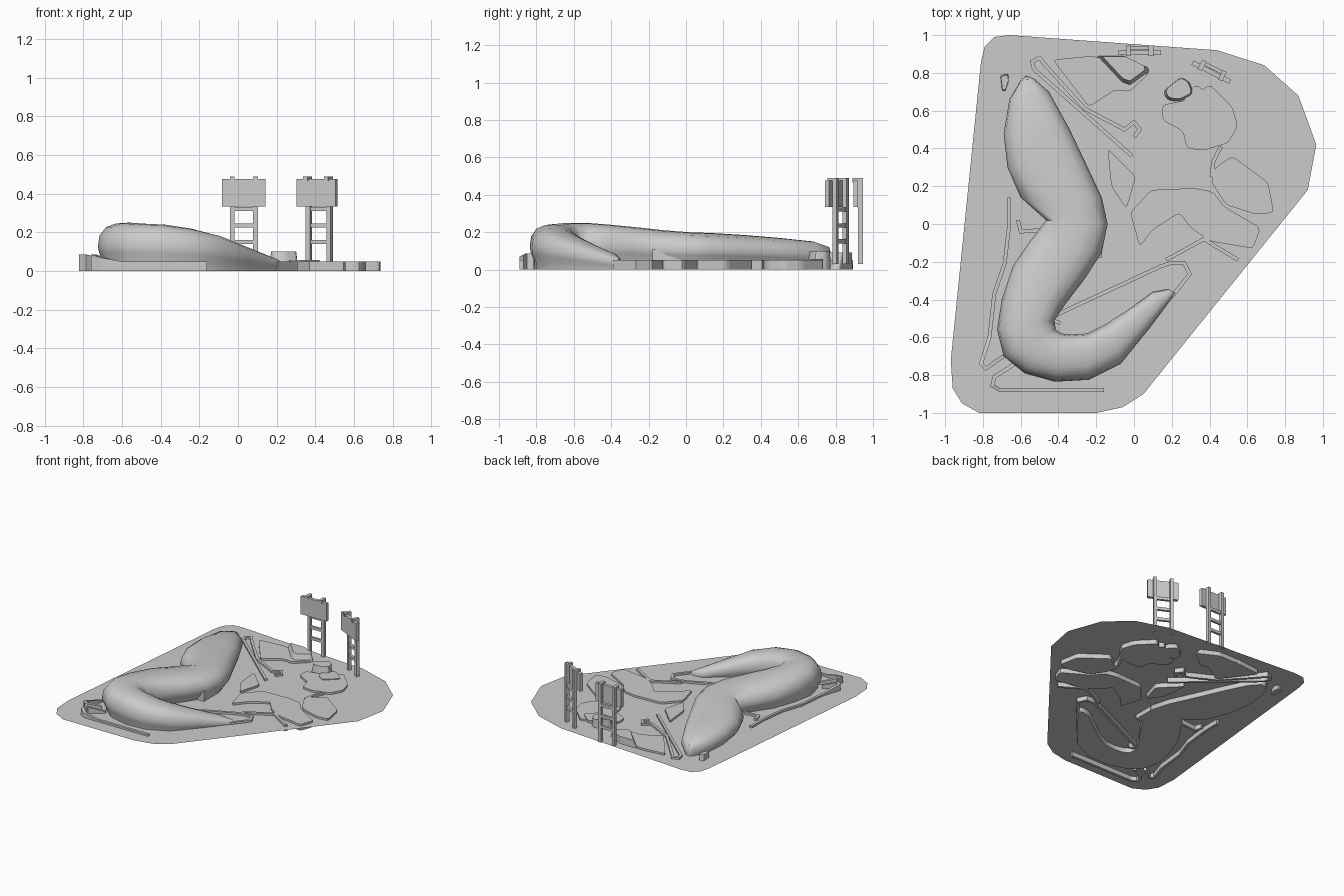
import bpy, bmesh, math
from mathutils import Vector, Matrix

if "Cube" in bpy.data.objects:
    bpy.data.objects.remove(bpy.data.objects["Cube"])


def finish(name, bm, smooth=None):
    bmesh.ops.recalc_face_normals(bm, faces=bm.faces)
    me = bpy.data.meshes.new(name)
    bm.to_mesh(me)
    bm.free()
    ob = bpy.data.objects.new(name, me)
    bpy.context.collection.objects.link(ob)
    if smooth:
        bpy.ops.object.select_all(action='DESELECT')
        ob.select_set(True)
        bpy.context.view_layer.objects.active = ob
        bpy.ops.object.shade_smooth_by_angle(angle=math.radians(smooth))
    return ob


def prism(name, pts, z0, z1, rounding=0.0, taper=1.0, shift=(0, 0)):
    """Extruded outline with rounded corners and an optionally narrowed top."""
    bm = bmesh.new()
    bm.faces.new([bm.verts.new((x, y, z0)) for x, y in pts])
    if rounding:
        bmesh.ops.bevel(bm, geom=bm.verts[:], offset=rounding, segments=2,
                        profile=0.5, affect='VERTICES', clamp_overlap=True)
    if z1 > z0:
        base = bm.faces[:]
        top = bmesh.ops.extrude_face_region(bm, geom=base, use_keep_orig=True)
        vs = [g for g in top['geom'] if isinstance(g, bmesh.types.BMVert)]
        mid = sum((v.co for v in vs), Vector()) / len(vs)
        for v in vs:
            v.co = mid + (v.co - mid) * taper + Vector((*shift, z1 - z0))
    return finish(name, bm)


def band(name, path, width=0.02):
    """Kerb of constant width along (x, y, top z) points, standing on z = 0."""
    bm = bmesh.new()
    P = [Vector(p[:2]) for p in path]
    Z = [p[2] if len(p) > 2 else 0.05 for p in path]
    rings = []
    for i, p in enumerate(P):
        a = (p - P[i - 1]).normalized() if i else (P[1] - p).normalized()
        b = (P[i + 1] - p).normalized() if i < len(P) - 1 else a
        n = Vector((-(a + b).y, (a + b).x)).normalized()
        n *= width / 2 / max(0.5, n.dot(Vector((-a.y, a.x))))
        rings.append([bm.verts.new((*q, z)) for q, z in
                      ((p - n, 0), (p + n, 0), (p + n, Z[i]), (p - n, Z[i]))])
    for r, s in zip(rings, rings[1:]):
        for k in range(4):
            bm.faces.new((r[k], r[(k + 1) % 4], s[(k + 1) % 4], s[k]))
    bm.faces.new(rings[0])
    bm.faces.new(rings[-1])
    return finish(name, bm)


def box(bm, lo, hi):
    lo, hi = Vector(lo), Vector(hi)
    m = Matrix.Translation((lo + hi) / 2) @ Matrix.Diagonal((*(hi - lo), 1))
    bmesh.ops.create_cube(bm, size=1, matrix=m)


# Ground sheet
prism("ground", [(-.66, 1), (.44, .92), (.69, .84), (.87, .68), (.965, .42), (.92, .18),
                 (.05, -.9), (-.06, -.97), (-.2, -1), (-.82, -1), (-.91, -.95), (-.96, -.87),
                 (-.97, -.72), (-.81, .86), (-.79, .94), (-.74, .99)], 0.035, 0.035)

# Curved main hall: outer edge, inner edge and height from north tip to tail
sections = [
    (-.60, .76, -.53, .77, .12), (-.66, .66, -.45, .70, .15), (-.69, .48, -.34, .50, .17),
    (-.67, .30, -.25, .31, .185), (-.60, .14, -.17, .14, .195), (-.465, .02, -.14, 0, .20),
    (-.55, -.09, -.17, -.15, .21), (-.64, -.22, -.26, -.29, .225), (-.70, -.40, -.36, -.42, .24),
    (-.725, -.56, -.42, -.51, .25), (-.69, -.70, -.415, -.56, .25), (-.58, -.79, -.38, -.58, .245),
    (-.42, -.835, -.33, -.585, .24), (-.24, -.825, -.25, -.58, .22), (-.07, -.74, -.15, -.53, .185),
    (.06, -.58, -.01, -.44, .13), (.15, -.46, .10, -.36, .09), (.22, -.365, .18, -.345, .06)]
half = [(-.80, 0), (-.82, .2), (-.96, .38), (-1, .52), (-.94, .74), (-.72, .91), (-.38, .985)]
profile = half + [(0, 1)] + [(-s, z) for s, z in reversed(half)]
bm = bmesh.new()
rings = []
for lx, ly, rx, ry, h in sections:
    L, R = Vector((lx, ly)), Vector((rx, ry))
    rings.append([bm.verts.new((*((L + R) / 2 + (R - L) / 2 * s), z * h)) for s, z in profile])
n = len(profile)
for r, s in zip(rings, rings[1:]):
    for k in range(n):
        bm.faces.new((r[k], r[(k + 1) % n], s[(k + 1) % n], s[k]))
tip = bm.verts.new((-.57, .785, .05))
for k in range(n):
    bm.faces.new((rings[0][k], rings[0][(k + 1) % n], tip))
bm.faces.new(rings[-1])
finish("main_hall", bm, 50)

# Entrance block under the hall's overhang
bm = bmesh.new()
box(bm, (-.36, -.18, 0), (-.17, -.02, .11))
finish("entrance_block", bm)

# Raised paving slabs
slabs = {
    "slab_east": [(.42, .29), (.52, .36), (.71, .22), (.74, .06), (.65, .05), (.49, .10), (.41, .22)],
    "slab_south_east": [(.03, -.12), (-.02, .06), (.09, .18), (.32, .19), (.42, .17), (.48, .09),
                        (.67, -.02), (.63, -.13), (.40, -.09), (.30, -.02), (.24, .06), (.10, -.03)],
    "slab_north_east": [(.15, .63), (.15, .55), (.26, .49), (.28, .40), (.37, .39), (.50, .43),
                        (.55, .52), (.52, .62), (.40, .74), (.30, .66)],
    "slab_centre": [(-.14, .40), (.01, .25), (-.04, .08), (-.12, .2)],
    "slab_north": [(-.43, .87), (-.22, .89), (.08, .80), (-.02, .70), (-.10, .71), (-.24, .62)]}
for name, pts in slabs.items():
    prism(name, pts, 0, 0.05, 0.02)
prism("upper_slab", [(.27, .68), (.33, .74), (.43, .66), (.33, .57), (.26, .62)], 0, .056, .02)

# Kerbs and low walls
bands = {
    "west_wall": [(-.66, .14), (-.66, 0), (-.685, -.21), (-.74, -.37), (-.765, -.6),
                  (-.81, -.74, .085), (-.785, -.765, .085), (-.69, -.70, .06)],
    "west_inner_wall": [(-.615, .02), (-.60, -.04), (-.46, -.03)],
    "south_wall": [(-.63, -.74), (-.74, -.81, .085), (-.75, -.855, .085), (-.71, -.88, .07),
                   (-.6, -.88), (-.16, -.88)],
    "courtyard_kerb": [(.20, -.385), (.295, -.265), (.265, -.205), (.2, -.205), (.14, -.225),
                       (-.42, -.485), (-.43, -.51), (-.39, -.525)],
    "north_kerb": [(-.01, .36), (-.53, .82), (-.54, .86), (-.50, .88), (-.46, .83), (-.26, .61),
                   (-.05, .50), (.0, .54), (.03, .50), (0, .46)],
    "south_east_kerb": [(.17, -.19), (.37, -.08), (.55, -.19)],
    "east_kerb": [(.41, .25), (.42, .33), (.46, .41)]}
for name, path in bands.items():
    band(name, path, 0.02)

# Small buildings
prism("wedge_pavilion", [(-.22, .89), (-.05, .89), (.09, .82), (.09, .79), (-.02, .71), (-.07, .73)],
      0, .09, .01, .72, (.0, .02))
prism("corner_pavilion", [(.15, .70), (.25, .78), (.30, .75), (.32, .68), (.24, .64), (.17, .65)],
      0, .10, .02, .82, (.0, .01))
prism("west_kiosk", [(-.71, .79), (-.665, .80), (-.66, .76), (-.68, .70), (-.70, .70)],
      0, .08, .01, .8)


# Billboards: two posts with rungs, top brackets and a panel
def billboard(name, x, y, turn):
    bm = bmesh.new()
    for s in (-.06, .06):
        box(bm, (s - .0125, .0, .03), (s + .0125, .025, .485))
        box(bm, (s - .0125, -.03, .465), (s + .0125, .025, .49))
    for z in (.14, .225, .31):
        box(bm, (-.06, .003, z), (.06, .022, z + .022))
    box(bm, (-.112, -.025, .335), (.112, .0, .475))
    ob = finish(name, bm)
    ob.location = (x, y, 0)
    ob.rotation_euler.z = math.radians(turn)


billboard("billboard_north", .03, .92, 0)
billboard("billboard_north_east", .415, .815, -27)
